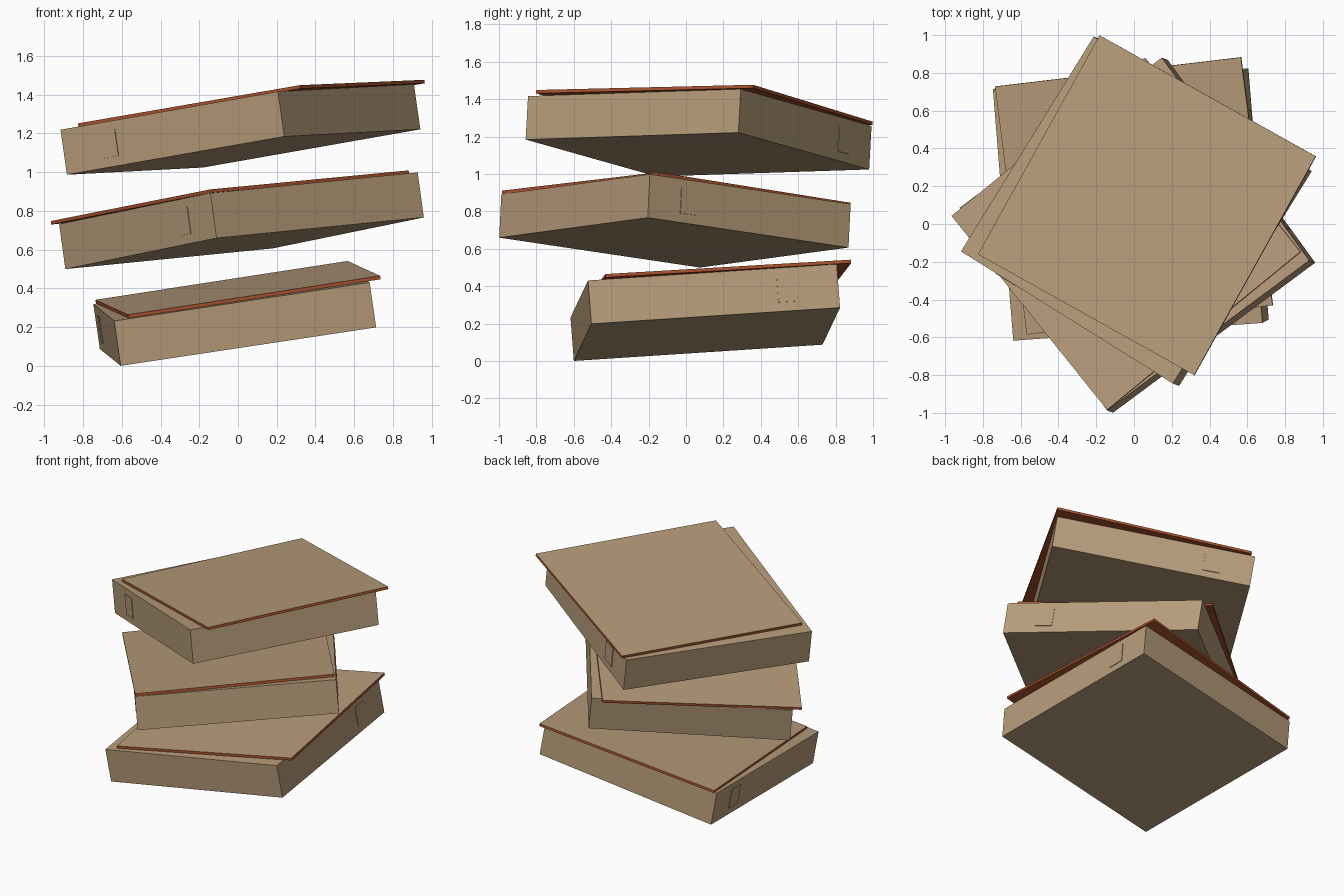
import bpy, bmesh
from math import radians
from mathutils import Matrix, Vector

if "Cube" in bpy.data.objects:
    bpy.data.objects.remove(bpy.data.objects["Cube"], do_unlink=True)


def make_material(name, color):
    mat = bpy.data.materials.new(name)
    mat.use_nodes = True
    mat.diffuse_color = color
    mat.node_tree.nodes["Principled BSDF"].inputs["Base Color"].default_value = color
    return mat


CARDBOARD = make_material("tan cardboard", (0.47, 0.33, 0.195, 1))
LINER = make_material("red brown liner", (0.40, 0.085, 0.027, 1))

SIDE, HEIGHT = 1.337, 0.235           # box body
LID_SIDE, LID_THICK = 1.326, 0.018    # loose lid sheet
TAB_W, TAB_H, TAB_T = 0.115, 0.14, 0.008


def block(name, size, matrix, lined=False):
    """Rectangular block; a lined one keeps cardboard only on its top face."""
    bm = bmesh.new()
    bmesh.ops.create_cube(bm, size=1)
    bmesh.ops.scale(bm, vec=size, verts=bm.verts)
    bm.normal_update()
    for face in bm.faces:
        face.material_index = int(lined and face.normal.z < 0.5)
    mesh = bpy.data.meshes.new(name)
    bm.to_mesh(mesh)
    bm.free()
    mesh.materials.append(CARDBOARD)
    if lined:
        mesh.materials.append(LINER)
    obj = bpy.data.objects.new(name, mesh)
    obj.matrix_world = matrix
    bpy.context.collection.objects.link(obj)
    return obj


def frame(origin, depth_dir, up_dir):
    """Placement with local x along the depth and local z along up."""
    z = Vector(up_dir).normalized()
    y = z.cross(Vector(depth_dir)).normalized()
    x = y.cross(z)
    rot = Matrix((x, y, z)).transposed().to_4x4()
    return Matrix.Translation(origin) @ rot


def carton(level, origin, depth_dir, up_dir, lid_shift):
    base = frame(origin, depth_dir, up_dir)
    # body
    block(level + "_box_body", (SIDE, SIDE, HEIGHT),
          base @ Matrix.Translation((0, 0, HEIGHT / 2)))
    # slightly skewed lid
    lid_z = HEIGHT + 0.001 + LID_THICK / 2
    block(level + "_box_lid", (LID_SIDE, LID_SIDE, LID_THICK),
          base @ Matrix.Translation((*lid_shift, lid_z))
          @ Matrix.Rotation(radians(2.7), 4, "Z"), lined=True)
    # side tabs
    for label, s in (("left", 1), ("right", -1)):
        spot = (-SIDE / 2 + 0.27, s * SIDE / 2, 0.12)
        block(f"{level}_box_{label}_tab", (TAB_W, TAB_T, TAB_H),
              base @ Matrix.Translation(spot))


# stack of three tilted boxes
carton("bottom", (0.0, 0.112, 0.143), (0.108, -1.335, -0.087),
       (-0.143, -0.076, 0.987), (-0.053, 0.04))
carton("middle", (0.034, -0.065, 0.633), (-0.778, 1.07, -0.16),
       (-0.135, 0.049, 0.989), (0.026, 0.034))
carton("top", (0.029, 0.061, 1.104), (1.123, -0.70, 0.19),
       (-0.14, 0.054, 0.988), (0.051, 0.06))
